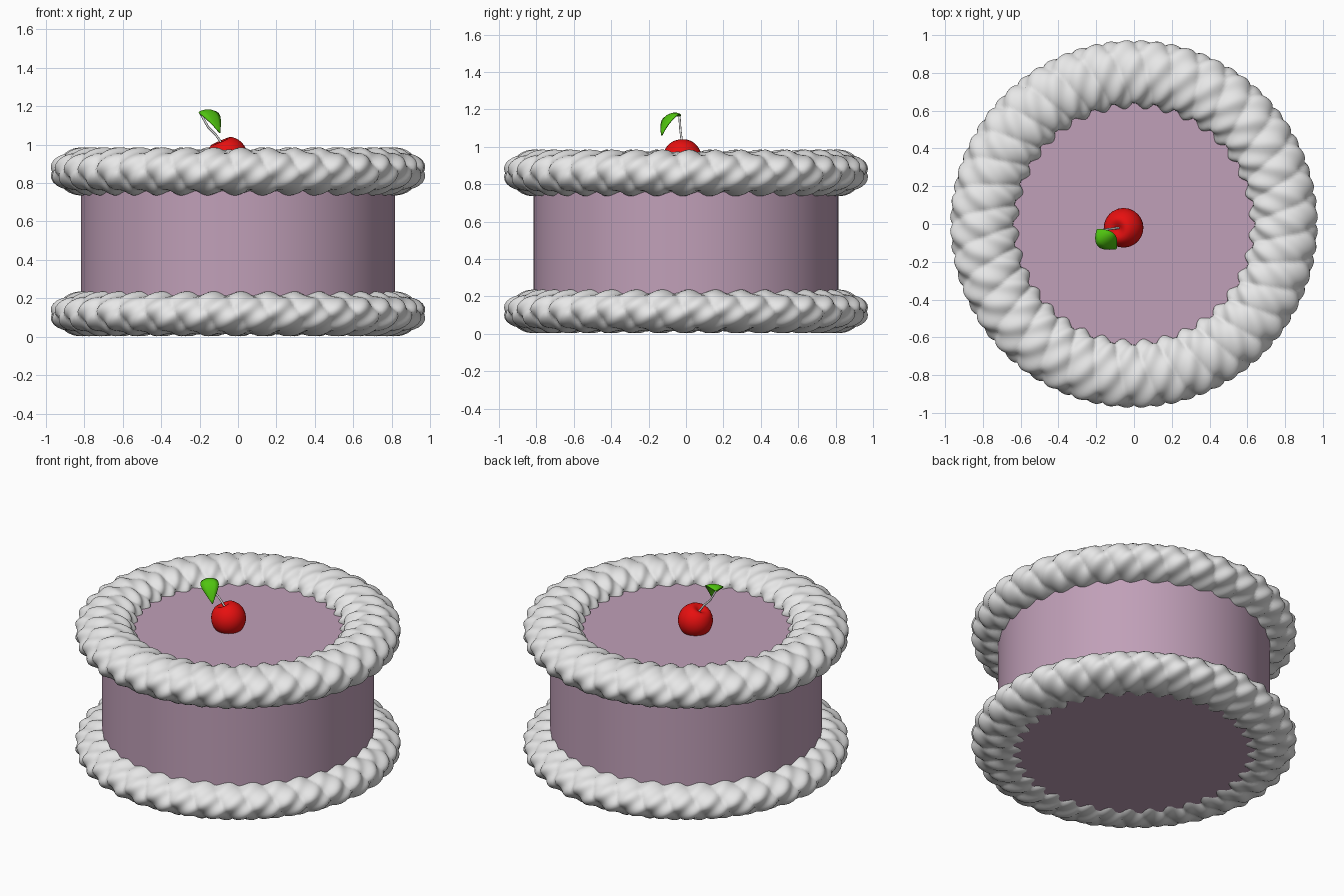
import bpy, bmesh, math
from mathutils import Vector

cube = bpy.data.objects.get("Cube")
if cube:
    bpy.data.objects.remove(cube)

TAU = math.tau


def material(name, rgb):
    m = bpy.data.materials.new(name)
    m.use_nodes = True
    m.diffuse_color = (*rgb, 1)
    m.node_tree.nodes["Principled BSDF"].inputs["Base Color"].default_value = (*rgb, 1)
    return m


cream = material("cream", (0.8, 0.8, 0.8))
icing = material("mauve icing", (0.53, 0.35, 0.48))
red = material("cherry red", (0.8, 0.005, 0.005))
green = material("leaf green", (0.08, 0.55, 0.005))


def finish(name, bm, mat, angle=40):
    bmesh.ops.recalc_face_normals(bm, faces=bm.faces[:])
    mesh = bpy.data.meshes.new(name)
    bm.to_mesh(mesh)
    bm.free()
    obj = bpy.data.objects.new(name, mesh)
    bpy.context.collection.objects.link(obj)
    mesh.materials.append(mat)
    bpy.ops.object.select_all(action="DESELECT")
    obj.select_set(True)
    bpy.context.view_layer.objects.active = obj
    bpy.ops.object.shade_smooth_by_angle(angle=math.radians(angle))
    return obj


def grid_faces(bm, rows, wrap_u=False, wrap_v=False):
    nu, nv = len(rows), len(rows[0])
    for i in range(nu if wrap_u else nu - 1):
        for j in range(nv if wrap_v else nv - 1):
            a, b = rows[i], rows[(i + 1) % nu]
            k = (j + 1) % nv
            bm.faces.new((a[j], b[j], b[k], a[k]))


# Cake body
bm = bmesh.new()
bmesh.ops.create_cone(bm, cap_ends=True, segments=72, radius1=0.815, radius2=0.815, depth=0.84)
body = finish("cake_body", bm, icing)
body.location.z = 0.45


# Piped borders: a twisted rope of overlapping shells
def piped_border(name, z, half_height, shells=36, steps=14, around=40):
    bm = bmesh.new()
    rows = []
    for i in range(shells * steps):
        t = i / steps
        a = TAU * t / shells
        ring = []
        for j in range(around):
            p = TAU * j / around
            pleat = abs(math.sin(math.pi * (t + 2 * p / TAU)))
            ridge = math.cos(5 * p - TAU * t)
            swell = 0.83 + 0.13 * pleat ** 0.7 + 0.05 * ridge
            r = 0.795 + 0.185 * swell * math.cos(p)
            h = z + half_height * swell * math.sin(p)
            ring.append(bm.verts.new((r * math.cos(a), r * math.sin(a), h)))
        rows.append(ring)
    grid_faces(bm, rows, True, True)
    return finish(name, bm, cream, 50)


piped_border("top_cream_border", 0.86, 0.125)
piped_border("bottom_cream_border", 0.12, 0.117)

# Cherry with a dimple around the stem, tilted towards the stem side
bm = bmesh.new()
bmesh.ops.create_uvsphere(bm, u_segments=24, v_segments=16, radius=0.105)
for v in bm.verts:
    d = math.hypot(v.co.x, v.co.y)
    if v.co.z > 0:
        v.co.z -= 0.04 * max(0, 1 - d / 0.06) ** 1.3
cherry = finish("cherry", bm, red, 60)
cherry.location = (-0.055, -0.02, 0.937)
cherry.rotation_euler = (0.08, -0.4, 0)

# Stem
curve = bpy.data.curves.new("cherry_stem", "CURVE")
curve.dimensions = "3D"
curve.bevel_depth = 0.006
curve.bevel_resolution = 2
curve.use_fill_caps = True
spline = curve.splines.new("POLY")
path = [(-0.08, -0.02, 1.0), (-0.115, -0.025, 1.05), (-0.155, -0.03, 1.09), (-0.195, -0.035, 1.162)]
spline.points.add(len(path) - 1)
for point, co in zip(spline.points, path):
    point.co = (*co, 1)
curve.materials.append(cream)
stem = bpy.data.objects.new("cherry_stem", curve)
bpy.context.collection.objects.link(stem)

# Leaf: an arched blade folded slightly along its midrib
base, crown, tip = Vector((-0.195, -0.03, 1.162)), Vector((-0.14, -0.10, 1.225)), Vector((-0.095, -0.13, 1.06))
side = Vector((0.78, 0.6, 0.1)).normalized()
bm = bmesh.new()
rows = []
for i in range(13):
    t = i / 12
    mid = base * (1 - t) ** 2 + crown * (2 * t * (1 - t)) + tip * t ** 2
    width = 0.002 + 0.052 * math.sin(math.pi * t ** 0.85)
    rows.append([bm.verts.new(mid + side * width * s + Vector((0, 0, -0.014 * s * s * math.sin(math.pi * t))))
                 for s in (-1, -0.5, 0, 0.5, 1)])
grid_faces(bm, rows)
leaf = finish("cherry_leaf", bm, green, 60)
solid = leaf.modifiers.new("thickness", "SOLIDIFY")
solid.thickness = 0.006
solid.offset = 0
